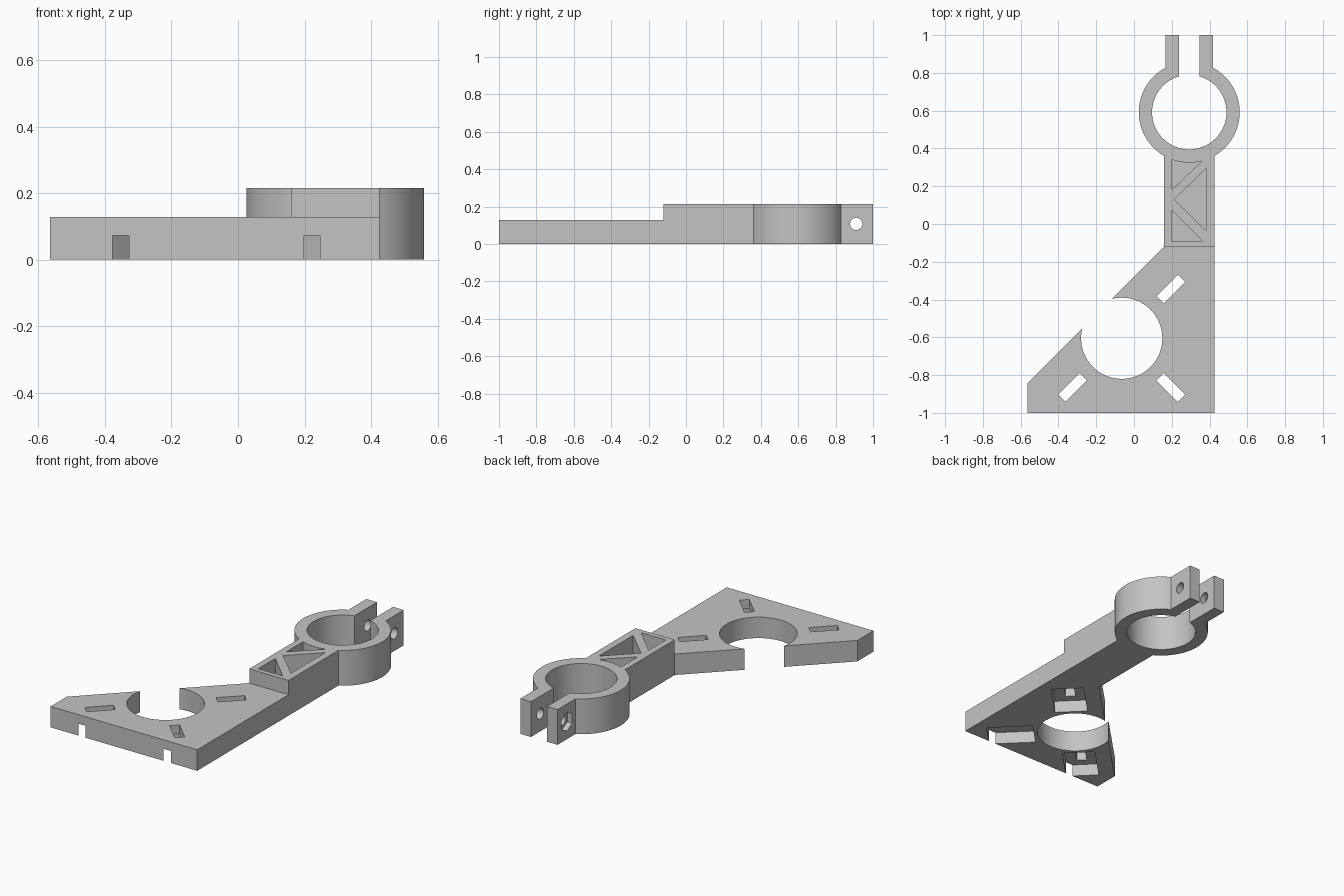
import bpy, bmesh
from math import radians, degrees, cos, sin, acos, asin, pi
from mathutils import Matrix, Vector

if "Cube" in bpy.data.objects:
    bpy.data.objects.remove(bpy.data.objects["Cube"])

grey = bpy.data.materials.new("plain grey")
grey.use_nodes = True
grey.diffuse_color = (0.55, 0.55, 0.55, 1)
grey.node_tree.nodes["Principled BSDF"].inputs["Base Color"].default_value = (0.55, 0.55, 0.55, 1)


def arc(centre, radius, start, end, steps=48):
    """Points on an arc, angles in degrees."""
    angles = [radians(start + (end - start) * i / steps) for i in range(steps + 1)]
    return [(centre[0] + radius * cos(a), centre[1] + radius * sin(a)) for a in angles]


def prism(name, points, z0, z1):
    """Extrude a flat outline from z0 to z1."""
    bm = bmesh.new()
    face = bm.faces.new([bm.verts.new((x, y, z0)) for x, y in points])
    top = bmesh.ops.extrude_face_region(bm, geom=[face])["geom"]
    bmesh.ops.translate(bm, vec=(0, 0, z1 - z0),
                        verts=[v for v in top if isinstance(v, bmesh.types.BMVert)])
    bmesh.ops.recalc_face_normals(bm, faces=bm.faces)
    mesh = bpy.data.meshes.new(name)
    bm.to_mesh(mesh)
    bm.free()
    mesh.materials.append(grey)
    obj = bpy.data.objects.new(name, mesh)
    bpy.context.collection.objects.link(obj)
    return obj


def cut(obj, cutters):
    """Subtract the cutters, bake the result and delete them."""
    for c in cutters:
        c.hide_render = True
        mod = obj.modifiers.new("cut", 'BOOLEAN')
        mod.operation, mod.solver, mod.object = 'DIFFERENCE', 'EXACT', c
    bpy.context.view_layer.update()
    graph = bpy.context.evaluated_depsgraph_get()
    baked = bpy.data.meshes.new_from_object(obj.evaluated_get(graph))
    obj.modifiers.clear()
    obj.data = baked
    for c in cutters:
        bpy.data.objects.remove(c)


def smooth(obj):
    bpy.ops.object.select_all(action='DESELECT')
    obj.select_set(True)
    bpy.context.view_layer.objects.active = obj
    bpy.ops.object.shade_smooth_by_angle(angle=radians(30))


# Mounting plate: cut-off triangle, its big hole opening through the sloping edge
hub, bore = Vector((-0.065, -0.605)), 0.215
left, right, front, step_y = -0.565, 0.425, -1.0, -0.12
arm_left = 0.16
slope = step_y - arm_left                       # sloping edge is y = x + slope
half_gap = degrees(acos((hub.x - hub.y + slope) / 2 ** 0.5 / bore))
plate = prism("mounting_plate",
              [(left, front), (right, front), (right, step_y), (arm_left, step_y)]
              + arc(hub, bore, 135 - half_gap, 135 + half_gap - 360, 64)
              + [(left, left + slope)], 0, 0.128)

# Radial screw slots, each with a wider pocket underneath
cutters = []
for angle in (45, -45, -135):
    turn = Matrix.Rotation(radians(angle), 2)
    for r0, r1, half, z0, z1 in ((0.288, 0.448, 0.028, -0.1, 0.3),
                                 (0.236, 0.5, 0.093, -0.05, 0.073)):
        corners = ((r0, -half), (r1, -half), (r1, half), (r0, half))
        cutters.append(prism("slot_cutter", [hub + turn @ Vector(c) for c in corners], z0, z1))
cut(plate, cutters)
smooth(plate)

# Arm and split ring clamp in one outline
ring, outer, inner, height = Vector((0.2925, 0.592)), 0.267, 0.197, 0.215
tab_out, tab_in = 0.126, 0.054
low = degrees(acos((right - ring.x) / outer))
high = degrees(acos(tab_out / outer))
split = degrees(acos(tab_in / inner))
clamp = prism("arm_and_clamp",
              [(arm_left, step_y), (right, step_y)]
              + arc(ring, outer, -low, high)
              + [(ring.x + tab_out, 1), (ring.x + tab_in, 1)]
              + arc(ring, inner, split, -180 - split, 80)
              + [(ring.x - tab_in, 1), (ring.x - tab_out, 1)]
              + arc(ring, outer, 180 - high, 180 + low), 0, height)

# Triangular lightening pockets in the arm, the last one following the ring
start = 180 + degrees(acos((ring.x - 0.2) / outer))
end = 270 + degrees(asin((0.36 - ring.x) / outer))
pockets = [
    [(0.2, -0.09), (0.365, -0.09), (0.2, 0.075)],
    [(0.213, 0.13), (0.382, -0.035), (0.382, 0.295)],
    [(0.2, 0.18)] + arc(ring, outer, end, start, 16),
]
cutters = [prism("pocket_cutter", p, 0.09, 0.3) for p in pockets]

# Clamp bolt hole through both tabs and a hexagonal nut recess on one side
for sides, radius, x0, x1 in ((32, 0.033, 0, 0.6), (6, 0.058, 0.1, 0.199)):
    outline = [(radius * cos(2 * pi * i / sides), radius * sin(2 * pi * i / sides))
               for i in range(sides)]
    bolt = prism("bolt_cutter", outline, x0, x1)
    bolt.data.transform(Matrix.Translation((0, 0.91, height / 2)) @ Matrix.Rotation(pi / 2, 4, 'Y'))
    cutters.append(bolt)
cut(clamp, cutters)
smooth(clamp)
